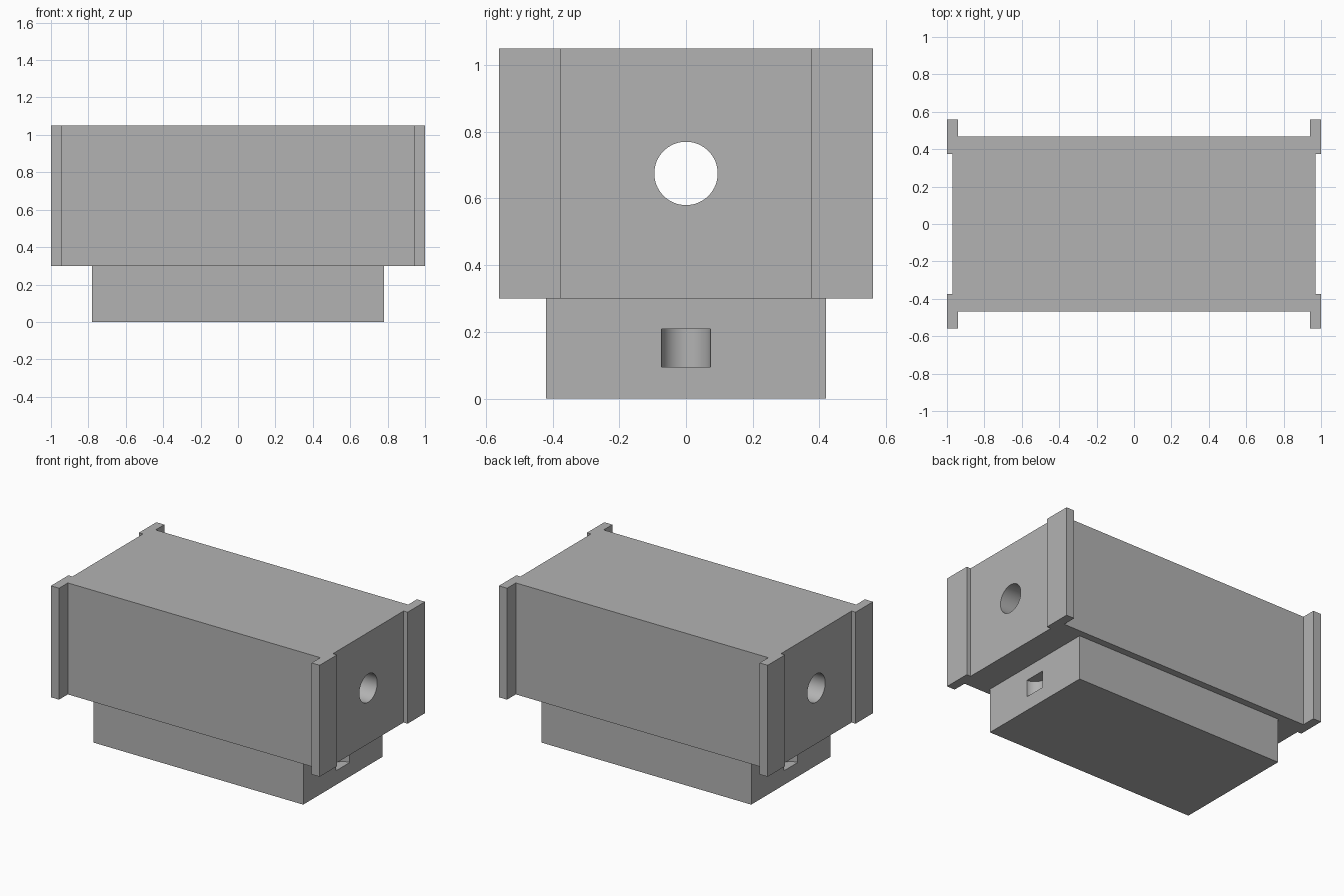
import bpy, bmesh, math
from mathutils import Matrix, Vector

cube = bpy.data.objects.get("Cube")
if cube:
    bpy.data.objects.remove(cube, do_unlink=True)

GREY = (0.45, 0.45, 0.45, 1)
mat = bpy.data.materials.new("plain grey")
mat.use_nodes = True
mat.diffuse_color = GREY
mat.node_tree.nodes["Principled BSDF"].inputs["Base Color"].default_value = GREY


def add_object(name, bm):
    bmesh.ops.recalc_face_normals(bm, faces=bm.faces)
    mesh = bpy.data.meshes.new(name)
    bm.to_mesh(mesh)
    bm.free()
    mesh.materials.append(mat)
    obj = bpy.data.objects.new(name, mesh)
    bpy.context.collection.objects.link(obj)
    return obj


def prism(name, outline, bottom, top):
    bm = bmesh.new()
    face = bm.faces.new([bm.verts.new((x, y, bottom)) for x, y in outline])
    extruded = bmesh.ops.extrude_face_region(bm, geom=[face])["geom"]
    verts = [v for v in extruded if isinstance(v, bmesh.types.BMVert)]
    bmesh.ops.translate(bm, verts=verts, vec=(0, 0, top - bottom))
    return add_object(name, bm)


def cylinder_cutter(name, centre, radius, depth, turn=0):
    bm = bmesh.new()
    matrix = Matrix.Translation(Vector(centre)) @ Matrix.Rotation(turn, 4, "Y")
    bmesh.ops.create_cone(bm, cap_ends=True, segments=64, radius1=radius,
                          radius2=radius, depth=depth, matrix=matrix)
    obj = add_object(name, bm)
    obj.hide_render = True
    return obj


def cut(obj, cutters):
    for cutter in cutters:
        mod = obj.modifiers.new(cutter.name, "BOOLEAN")
        mod.operation = "DIFFERENCE"
        mod.solver = "EXACT"
        mod.object = cutter
        bpy.ops.object.select_all(action="DESELECT")
        bpy.context.view_layer.objects.active = obj
        obj.select_set(True)
        bpy.ops.object.modifier_apply(modifier=mod.name)
        bpy.data.objects.remove(cutter, do_unlink=True)
    bpy.ops.object.shade_smooth_by_angle(angle=math.radians(30))


# Main block: one flanged corner mirrored to all four
corner = [(0.97, 0.375), (1, 0.375), (1, 0.56), (0.94, 0.56), (0.94, 0.467)]
back = corner + [(-x, y) for x, y in reversed(corner)]
outline = back + [(-x, -y) for x, y in back]
main_block = prism("main_block", outline, 0.30, 1.05)

# Round bore running the full length
cut(main_block, [cylinder_cutter("bore", (0, 0, 0.675), 0.095, 2.4, math.pi / 2)])

# Base with a half-round pocket in each end
BX, BY = 0.78, 0.42
base = prism("base", [(BX, -BY), (BX, BY), (-BX, BY), (-BX, -BY)], 0, 0.30)
cut(base, [cylinder_cutter(f"{side}_pocket", (x, 0, 0.152), 0.074, 0.114)
           for side, x in (("left", BX), ("right", -BX))])
